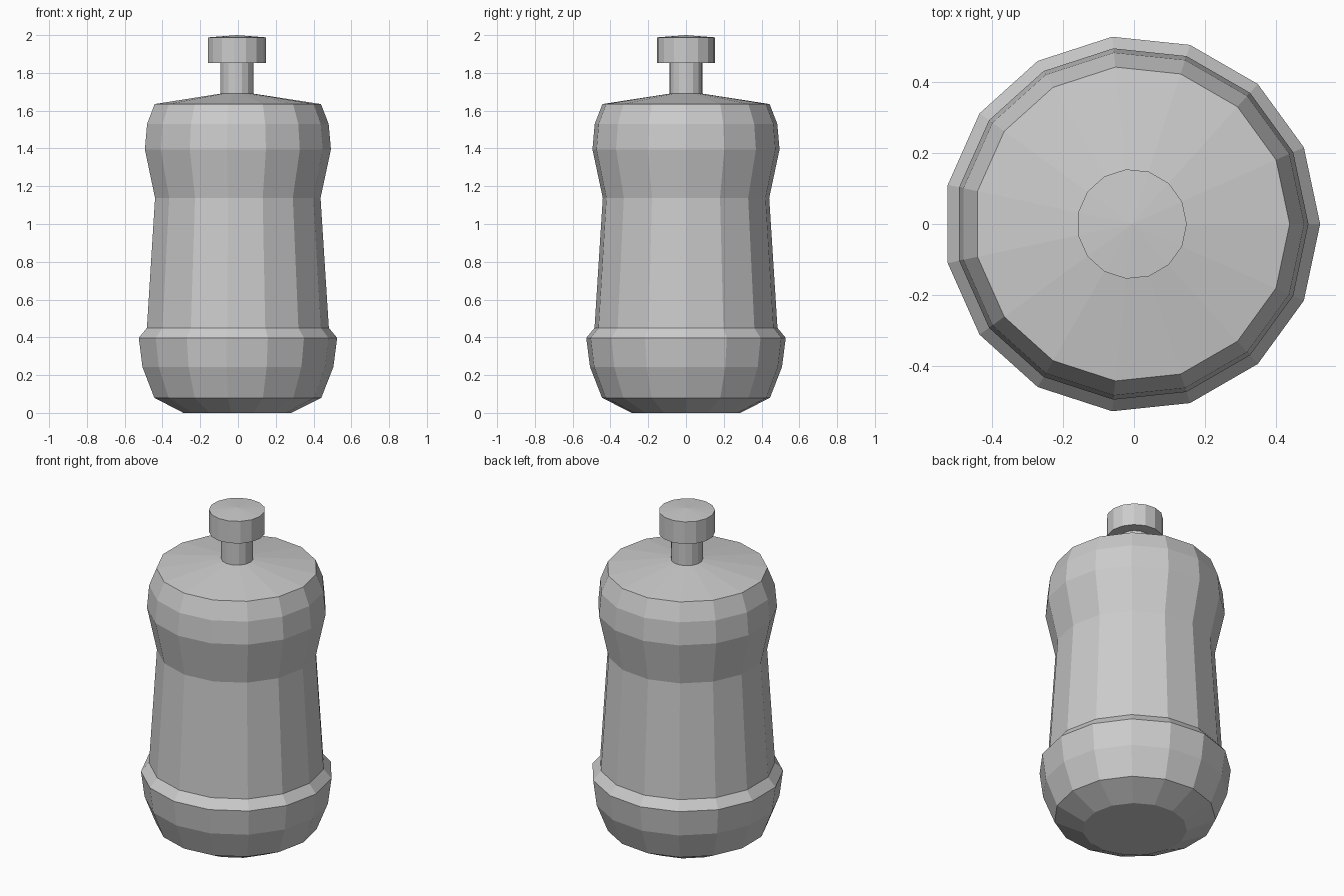
import bpy, bmesh, math

if "Cube" in bpy.data.objects:
    bpy.data.objects.remove(bpy.data.objects["Cube"])

SIDES = 15
CX = -0.006  # odd side count: shift so the bounds are centred


def lathe(name, profile):
    """Revolve (radius, z) points around z; radius 0 becomes a pole."""
    bm = bmesh.new()
    rings = []
    for r, z in profile:
        if r == 0:
            rings.append([bm.verts.new((CX, 0, z))])
        else:
            rings.append([bm.verts.new((CX + r * math.cos(2 * math.pi * i / SIDES),
                                        r * math.sin(2 * math.pi * i / SIDES), z))
                          for i in range(SIDES)])
    for a, b in zip(rings, rings[1:]):
        for i in range(SIDES):
            j = (i + 1) % SIDES
            if len(a) == 1:
                bm.faces.new((a[0], b[j], b[i]))
            elif len(b) == 1:
                bm.faces.new((a[i], a[j], b[0]))
            else:
                bm.faces.new((a[i], a[j], b[j], b[i]))
    mesh = bpy.data.meshes.new(name)
    bm.to_mesh(mesh)
    bm.free()
    obj = bpy.data.objects.new(name, mesh)
    bpy.context.collection.objects.link(obj)
    return obj


# Bottle body: rounded foot, tapered grip, bulged shoulder, shallow cone top
lathe("bottle_body", [
    (0, 0), (0.289, 0), (0.447, 0.08), (0.511, 0.243), (0.531, 0.397),
    (0.487, 0.45), (0.443, 1.138), (0.498, 1.395), (0.486, 1.53),
    (0.445, 1.635), (0.088, 1.69)])

# Neck tube
lathe("neck", [(0.088, 1.69), (0.088, 1.853)])

# Cap with flat underside and slightly domed top
lathe("cap", [(0.088, 1.853), (0.155, 1.853), (0.155, 1.988), (0, 2.0)])
